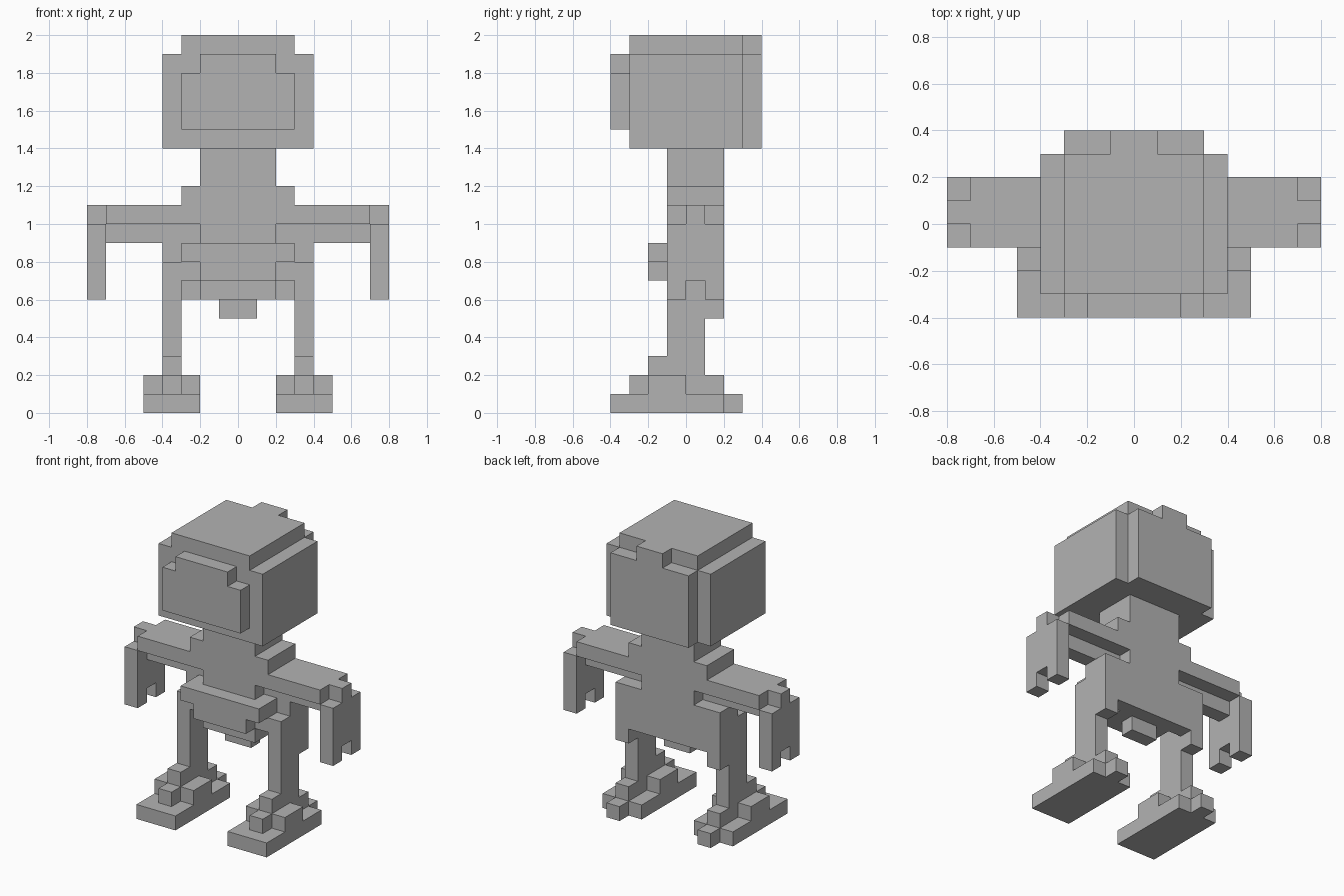
import bpy
import bmesh
from itertools import product
from mathutils import Vector

UNIT = 0.1  # edge length of one block

cube = bpy.data.objects.get("Cube")
if cube:
    bpy.data.objects.remove(cube, do_unlink=True)

grey = bpy.data.materials.new("plain grey")
grey.use_nodes = True
colour = (0.45, 0.45, 0.45, 1)
grey.diffuse_color = colour
grey.node_tree.nodes["Principled BSDF"].inputs["Base Color"].default_value = colour

parts = {}


def block(part, x, y, z):
    """Fill a box of unit blocks; x, y and z are (low, high) ranges."""
    cells = product(range(*x), range(*y), range(*z))
    parts.setdefault(part, set()).update(cells)


def centred(part, half, y, z):
    block(part, (-half, half), y, z)


def paired(part, x, y, z):
    block("left_" + part, x, y, z)
    block("right_" + part, (-x[1], -x[0]), y, z)


# Head: skull, stepped crown, back panel and raised face
centred("head", 4, (-3, 3), (14, 19))
centred("head", 3, (-3, 3), (19, 20))
centred("head", 3, (3, 4), (14, 19))
centred("head", 1, (3, 4), (19, 20))
centred("face", 3, (-4, -3), (15, 18))
centred("face", 2, (-4, -3), (18, 19))

# Torso: core with neck, shoulders, hips and rear corner tabs
centred("torso", 2, (-1, 2), (6, 14))
centred("torso", 3, (-1, 2), (11, 12))
centred("torso", 4, (0, 2), (8, 9))
centred("torso", 3, (-1, 2), (7, 8))
centred("torso", 4, (1, 2), (6, 8))
paired("hip_tab", (3, 4), (1, 2), (5, 6))
centred("pelvis", 1, (0, 1), (5, 6))

# Belt pouch on the belly
centred("belly", 3, (-2, 0), (8, 9))
centred("belly", 2, (-2, -1), (7, 8))

# Arms with a ridge underneath, and two-fingered hands
paired("arm", (2, 7), (-1, 2), (10, 11))
paired("arm", (2, 7), (0, 1), (9, 10))
paired("hand", (7, 8), (0, 1), (10, 11))
paired("hand", (7, 8), (-1, 2), (7, 10))
for y in (-1, 1):
    paired("hand", (7, 8), (y, y + 1), (6, 7))

# Legs and stepped feet
paired("leg", (3, 4), (-1, 1), (2, 8))
paired("foot", (2, 5), (-4, 2), (0, 1))
paired("foot", (3, 4), (2, 3), (0, 1))
paired("foot", (2, 5), (-2, 0), (1, 2))
paired("foot", (3, 4), (-3, 2), (1, 2))
paired("foot", (3, 4), (-2, -1), (2, 3))

solid = set().union(*parts.values())


def build(name, cells):
    """Skin the outer sides of the cells and merge flat areas."""
    bm = bmesh.new()
    for cell in cells:
        centre = Vector(cell) + Vector((0.5, 0.5, 0.5))
        for axis, sign in product(range(3), (-1, 1)):
            neighbour = list(cell)
            neighbour[axis] += sign
            if tuple(neighbour) in solid:
                continue
            normal, u, v = Vector(), Vector(), Vector()
            normal[axis] = sign / 2
            u[(axis + 1) % 3] = sign / 2
            v[(axis + 2) % 3] = 1 / 2
            mid = centre + normal
            corners = (mid - u - v, mid + u - v, mid + u + v, mid - u + v)
            bm.faces.new([bm.verts.new(c * UNIT) for c in corners])
    bmesh.ops.remove_doubles(bm, verts=bm.verts, dist=UNIT / 100)
    bmesh.ops.dissolve_limit(bm, angle_limit=0.01, verts=bm.verts, edges=bm.edges)
    mesh = bpy.data.meshes.new(name)
    bm.to_mesh(mesh)
    bm.free()
    mesh.materials.append(grey)
    bpy.context.collection.objects.link(bpy.data.objects.new(name, mesh))


for name, cells in parts.items():
    build(name, cells)
